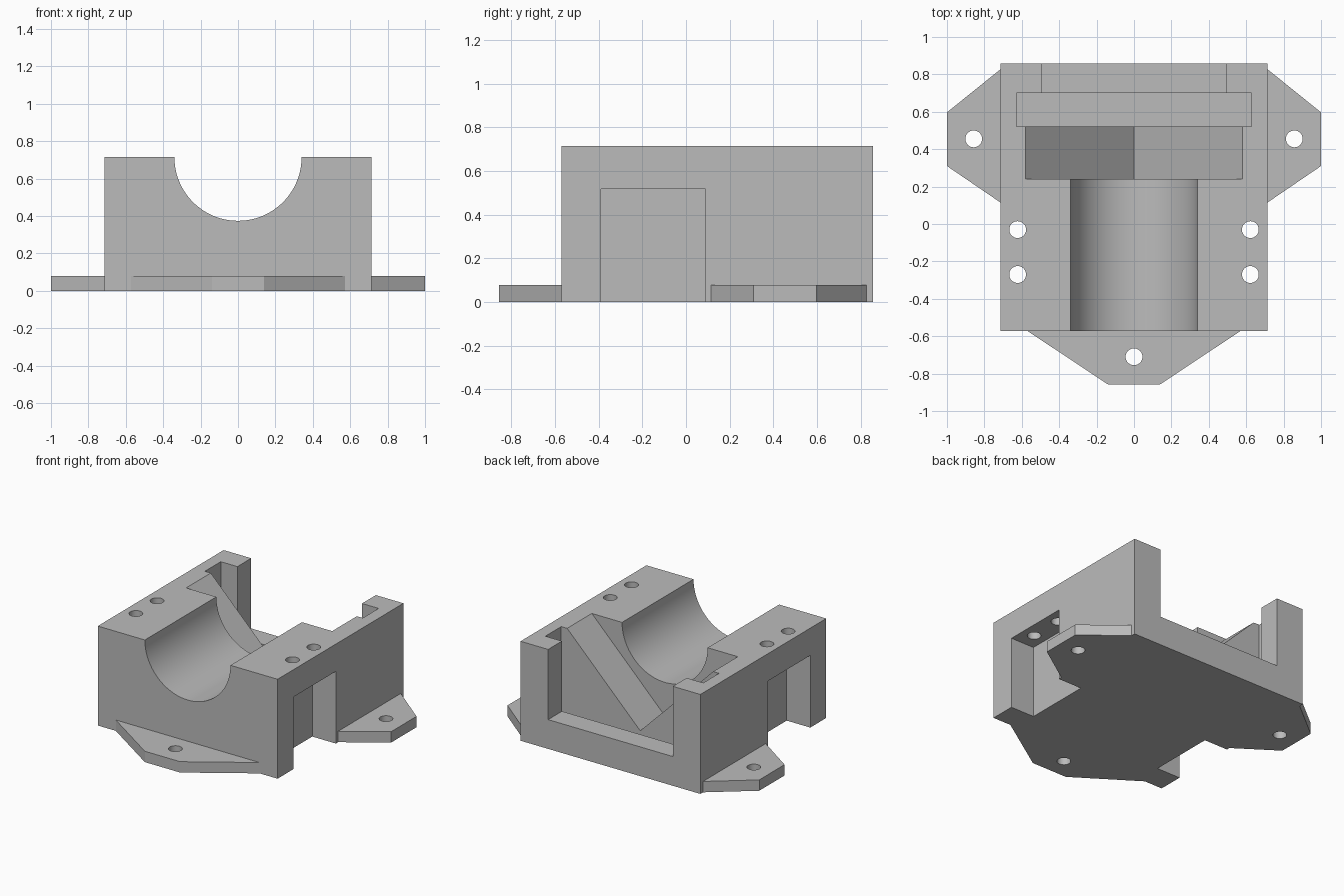
import bpy, bmesh, math
from mathutils import Vector

cube = bpy.data.objects.get("Cube")
if cube:
    bpy.data.objects.remove(cube, do_unlink=True)

grey = bpy.data.materials.new("plain_grey")
grey.use_nodes = True
COLOR = (0.5, 0.5, 0.5, 1)
grey.diffuse_color = COLOR
grey.node_tree.nodes["Principled BSDF"].inputs["Base Color"].default_value = COLOR

TOP, SIDE, FRONT, BACK = 0.714, 0.714, -0.571, 0.857
LUG_HEIGHT, HOLE = 0.078, 0.045


def prism(name, points, direction):
    """Extrude a closed outline of 3D points along a direction."""
    bm = bmesh.new()
    face = bm.faces.new([bm.verts.new(p) for p in points])
    new = bmesh.ops.extrude_face_region(bm, geom=[face])["geom"]
    verts = [v for v in new if isinstance(v, bmesh.types.BMVert)]
    bmesh.ops.translate(bm, verts=verts, vec=Vector(direction))
    bmesh.ops.recalc_face_normals(bm, faces=bm.faces)
    mesh = bpy.data.meshes.new(name)
    bm.to_mesh(mesh)
    bm.free()
    mesh.materials.append(grey)
    obj = bpy.data.objects.new(name, mesh)
    bpy.context.collection.objects.link(obj)
    return obj


def box(name, x0, x1, y0, y1, z0, z1):
    outline = [(x0, y0, z0), (x1, y0, z0), (x1, y1, z0), (x0, y1, z0)]
    return prism(name, outline, (0, 0, z1 - z0))


def circle(radius, count):
    angles = [2 * math.pi * i / count for i in range(count)]
    return [(radius * math.cos(a), radius * math.sin(a)) for a in angles]


def hole(x, y, z0, z1):
    outline = [(x + u, y + v, z0) for u, v in circle(HOLE, 32)]
    return prism("hole_cutter", outline, (0, 0, z1 - z0))


def cut(obj, cutters):
    """Subtract the cutters one by one, then discard them."""
    for cutter in cutters:
        mod = obj.modifiers.new("cut", "BOOLEAN")
        mod.operation, mod.solver, mod.object = "DIFFERENCE", "EXACT", cutter
        cutter.hide_render = True
    bpy.context.view_layer.update()
    result = obj.evaluated_get(bpy.context.evaluated_depsgraph_get())
    mesh = bpy.data.meshes.new_from_object(result)
    obj.modifiers.clear()
    obj.data = mesh
    for cutter in cutters:
        bpy.data.objects.remove(cutter, do_unlink=True)


# Main block with its round channel, V groove, cross slot and rear opening
block = box("main_block", -SIDE, SIDE, FRONT, BACK, 0, TOP)
channel = prism("channel_cutter", [(u, -0.7, TOP + v) for u, v in circle(0.34, 96)], (0, 1.0, 0))
v_groove = prism("v_cutter", [(-0.68, 0.24, TOP + 0.1), (0.68, 0.24, TOP + 0.1),
                              (0, 0.24, TOP - 0.58)], (0, 0.36, 0))
slot = box("slot_cutter", -0.627, 0.627, 0.52, 0.7, 0.085, 0.9)
opening = box("opening_cutter", -0.495, 0.495, 0.65, 1, 0.21, 0.95)
cutters = [channel, v_groove, slot, opening]

# Side pockets and the screw holes above them
for s in (-1, 1):
    x0, x1 = sorted((s * 0.527, s * 0.8))
    cutters.append(box("pocket_cutter", x0, x1, -0.39, 0.09, -0.1, 0.518))
    for y in (-0.03, -0.27):
        cutters.append(hole(s * 0.622, y, 0.4, 0.8))
cut(block, cutters)


# Mounting lugs
def lug(name, outline, hole_x, hole_y):
    obj = prism(name, [(x, y, 0) for x, y in outline], (0, 0, LUG_HEIGHT))
    cut(obj, [hole(hole_x, hole_y, -0.1, 0.2)])
    return obj


lugs = [lug("front_lug", [(-0.571, FRONT), (-0.14, -0.857), (0.14, -0.857), (0.571, FRONT)], 0, -0.71)]
for s, name in ((1, "left_lug"), (-1, "right_lug")):
    outline = [(s * SIDE, 0.115), (s, 0.31), (s, 0.597), (s * SIDE, 0.827)]
    lugs.append(lug(name, outline, s * 0.857, 0.455))

# Smooth the round surfaces, keep the edges sharp
bpy.ops.object.select_all(action="DESELECT")
for obj in [block] + lugs:
    obj.select_set(True)
bpy.context.view_layer.objects.active = block
bpy.ops.object.shade_smooth_by_angle(angle=math.radians(30))
